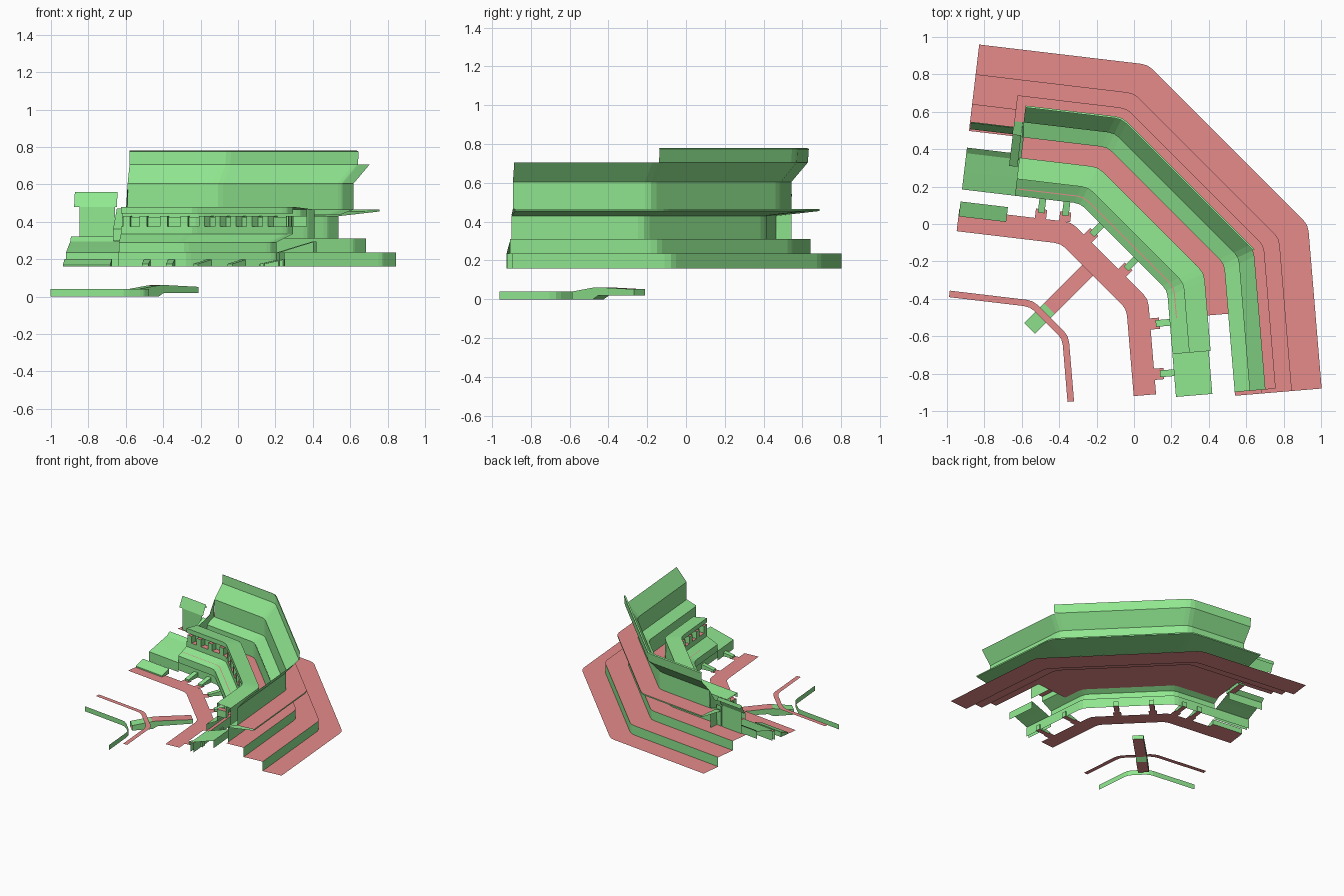
import bpy, bmesh
from mathutils import Vector as V

if "Cube" in bpy.data.objects:
    bpy.data.objects.remove(bpy.data.objects["Cube"])

# Three-sided bent plan: every strip is an offset d of the same path
WINGS = {"L": (V((.118, .993)), V((.993, -.118)), .20),
         "M": (V((.707, .707)), V((.707, -.707)), 0.0),
         "R": (V((.9965, .083)), V((.083, -.9965)), .272)}


def material(name, col):
    m = bpy.data.materials.new(name)
    m.diffuse_color = col
    m.use_nodes = True
    m.node_tree.nodes["Principled BSDF"].inputs["Base Color"].default_value = m.diffuse_color
    return m


GREEN = material("wall_green", (.28, .80, .28, 1))
RED = material("floor_red", (.80, .26, .26, 1))


def point(w, d, t, z):
    n, tan, off = WINGS[w]
    p = n * (d + off) + tan * t
    return V((p.x, p.y, z))


def corner(a, b, d):
    """Intersection of two offset wing lines."""
    na, _, oa = WINGS[a]
    nb, _, ob = WINGS[b]
    det = na.x * nb.y - na.y * nb.x
    ca, cb = d + oa, d + ob
    return V(((ca * nb.y - cb * na.y) / det, (na.x * cb - nb.x * ca) / det, 0))


def path(d, z, t0, t1, c=.035):
    pts = [point("L", d, t0, 0), corner("L", "M", d), corner("M", "R", d)]
    if t1 is not None:
        pts.append(point("R", d, t1, 0))
    out = [pts[0]]
    for a, b, e in zip(pts, pts[1:], pts[2:]):
        s, f = b + (a - b).normalized() * c, b + (e - b).normalized() * c
        out += [s, (s + f) / 4 + b / 2, f]
    out.append(pts[-1])
    return [V((p.x, p.y, z)) for p in out]


def finish(name, rows):
    """Skin a list of equal-length point rows; flat faces are floor red."""
    bm = bmesh.new()
    grid = [[bm.verts.new(p) for p in r] for r in rows]
    for r, s in zip(grid, grid[1:]):
        for i in range(len(r) - 1):
            bm.faces.new((r[i], r[i + 1], s[i + 1], s[i]))
    bm.normal_update()
    for f in bm.faces:
        f.material_index = int(abs(f.normal.z) > .997)
    me = bpy.data.meshes.new(name)
    bm.to_mesh(me)
    bm.free()
    me.materials.append(GREEN)
    me.materials.append(RED)
    ob = bpy.data.objects.new(name, me)
    bpy.context.collection.objects.link(ob)
    return ob


def sweep(name, profile, t0=-.935, t1=.95):
    return finish(name, [path(d, z, t0, t1) for d, z in profile])


def strip(name, w, profile, t0, t1):
    """Straight run of a profile along one wing."""
    return finish(name, [[point(w, d, t0, z), point(w, d, t1, z)] for d, z in profile])


def block(name, w, d0, d1, t0, t1, z0, z1, z2=None):
    """Closed box; top slopes from z1 at d0 to z2 at d1."""
    z2 = z1 if z2 is None else z2
    strip(name, w, [(d0, z0), (d0, z1), (d1, z2), (d1, z0), (d0, z0)], t0, t1)
    for i, t in enumerate((t0, t1)):
        finish(f"{name}_end_{i}", [[point(w, d0, t, z0), point(w, d1, t, z0)],
                                   [point(w, d0, t, z1), point(w, d1, t, z2)]])


# Outer terraces, stepping up towards the wall
sweep("outer_terraces", [(.655, .16), (.495, .16), (.495, .235), (.335, .235),
                         (.335, .31), (.19, .31)], t1=.96)
sweep("upper_riser", [(.19, .31), (.19, .43)], -.66, .94)
sweep("ledge", [(.19, .435), (.27, .465), (.41, .465), (.41, .455), (.19, .43)], -.70, .94)

# Flared tall wall and its raised top band
sweep("tall_wall", [(.27, .465), (.27, .605), (.355, .705)], -.65, .94)
sweep("wall_top_band", [(.355, .705), (.36, .775), (.35, .78)], -.65, None)
finish("wall_end_panel", [
    [point("L", .06, -.66, .30), point("L", .19, -.66, .30), point("L", .27, -.66, .30)],
    [point("L", .08, -.64, .46), point("L", .20, -.64, .50), point("L", .27, -.65, .605)]])

# Inner floor running under the desk
sweep("inner_floor", [(-.09, .31), (.19, .31)], -.64, .52)

# Control desk: sloped lower panel, two recessed shelves and a tilted top panel
sweep("desk_lower_panel", [(-.125, .235), (-.125, .29), (-.035, .335), (-.035, .375),
                           (.01, .375), (.01, .425), (.04, .425), (.04, .465)], -.65, .71)
sweep("desk_top_panel", [(-.035, .445), (-.035, .48), (.08, .465), (.08, .31)], -.65, .71)
sweep("desk_plinth", [(-.10, .16), (-.10, .235), (-.125, .235)], -.935, .94)

# Desk dividers between the shelf bays
DIVIDERS = {"L": (-.62, -.53, -.42, -.31), "M": (-.24, -.12, .0, .12, .24),
            "R": (.26, .38, .48, .58, .69)}
for w, ts in DIVIDERS.items():
    for i, t in enumerate(ts):
        block(f"shelf_divider_{w}{i}", w, -.035, .04, t - .02, t + .02, .375, .43)

# Low desk wings at both ends
for w, t0, t1 in (("L", -.935, -.65), ("R", .71, .94)):
    strip(f"low_desk_{w}", w, [(-.125, .16), (-.125, .235), (-.03, .265), (.07, .295),
                               (.07, .235)], t0, t1)

# Front walkway with tabs and struts to the desk
sweep("walkway", [(-.35, .16), (-.23, .16)], -.937, .917)
STRUTS = (("L", -.50), ("L", -.37), ("M", -.12), ("M", .14), ("R", .54), ("R", .81))
for i, (w, t) in enumerate(STRUTS):
    block(f"strut_{i}", w, -.20, -.09, t - .018, t + .018, .16, .175, .20)
    strip(f"walkway_tab_{i}", w, [(-.23, .16), (-.18, .16)], t - .03, t + .03)
block("side_step", "L", -.27, -.19, -.935, -.68, .16, .17, .20)

# Left booth
strip("booth_back", "L", [(.20, .31), (.20, .48)], -.90, -.71)
strip("booth_hood", "L", [(.20, .48), (.235, .56), (.24, .53)], -.93, -.70)
block("booth_partition", "L", .03, .20, -.70, -.655, .30, .36, .47)
strip("booth_counter", "L", [(.07, .295), (.10, .32)], -.935, -.70)

# Detached low console: thin top strips, outer skirt, and ramped stem
sweep("console_top", [(-.705, .08), (-.67, .08)], -.936, .918)
sweep("console_skirt", [(-.825, .0), (-.825, .04)], -.936, .918)
LOW = ((-.79, .0), (-.64, .0), (-.60, .02), (-.34, .02))
TOP = ((-.79, .04), (-.64, .06), (-.60, .062), (-.34, .052))
for name, prof in (("stem_base", LOW), ("stem_top", TOP)):
    strip(name, "M", prof, -.04, .04)
for s, t in (("a", -.04), ("b", .04)):
    finish(f"stem_side_{s}", [[point("M", d, t, z) for d, z in row] for row in (LOW, TOP)])
strip("stem_end", "M", (LOW[-1], TOP[-1]), -.04, .04)
